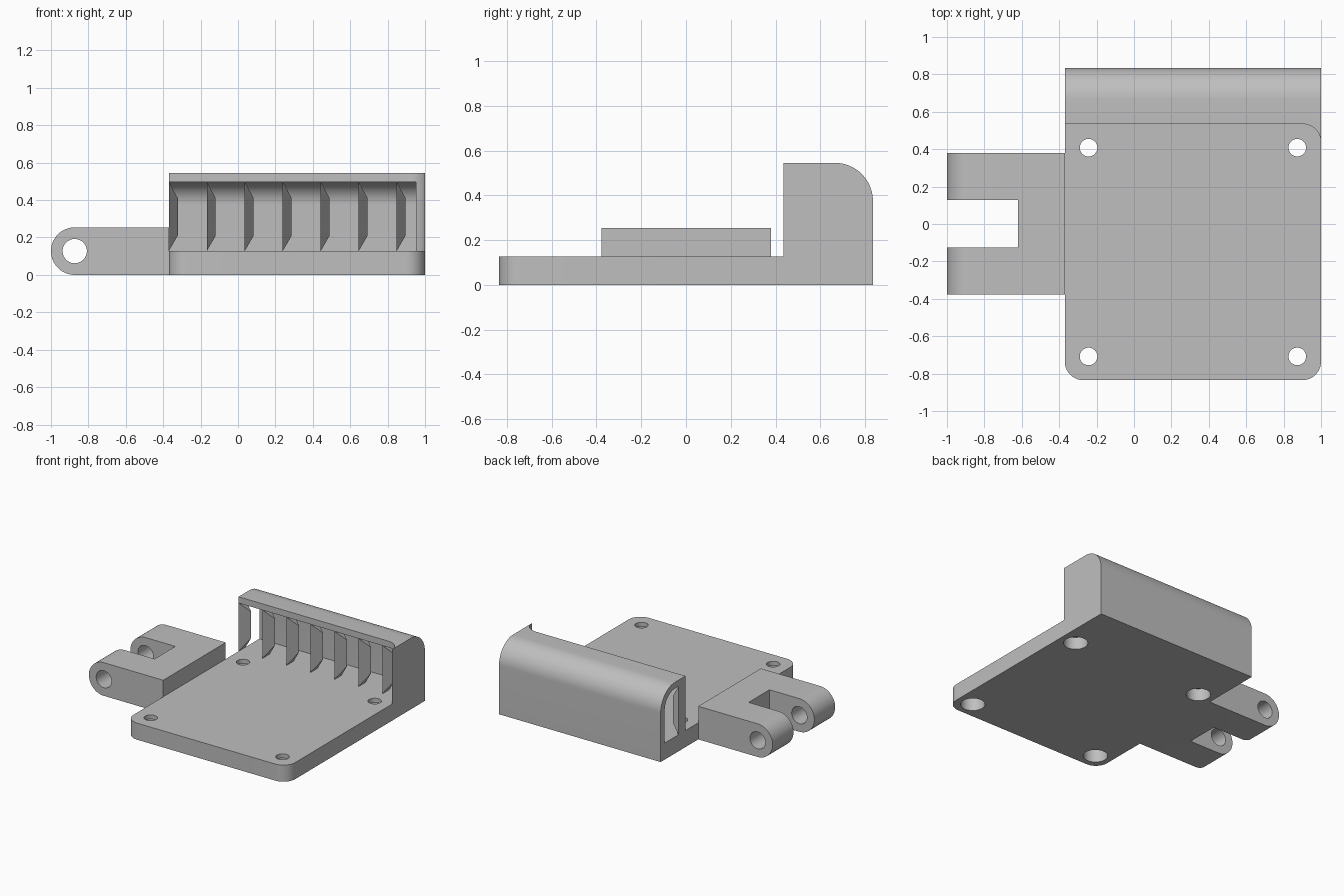
import bpy
import bmesh
from math import cos, sin, radians

cube = bpy.data.objects.get("Cube")
if cube:
    bpy.data.objects.remove(cube, do_unlink=True)

grey = bpy.data.materials.new("plain_grey")
grey.use_nodes = True
grey.diffuse_color = (0.52, 0.52, 0.52, 1)
grey.node_tree.nodes["Principled BSDF"].inputs["Base Color"].default_value = grey.diffuse_color

# Main dimensions
LEFT, RIGHT = -0.37, 1.0
FRONT, SEAM, BACK = -0.835, 0.535, 0.835
PLATE_TOP, TOP = 0.127, 0.545
WALL, CORNER = 0.048, 0.1


def arc(cx, cy, r, start, end, steps=16):
    angles = [radians(start + (end - start) * i / steps) for i in range(steps + 1)]
    return [(cx + r * cos(a), cy + r * sin(a)) for a in angles]


def circle(cx, cy, r):
    return arc(cx, cy, r, 0, 360, 40)[:-1]


def rect(x0, y0, x1, y1):
    return [(x0, y0), (x1, y0), (x1, y1), (x0, y1)]


def to_object(name, bm):
    bmesh.ops.recalc_face_normals(bm, faces=bm.faces)
    mesh = bpy.data.meshes.new(name)
    bm.to_mesh(mesh)
    bm.free()
    mesh.materials.append(grey)
    obj = bpy.data.objects.new(name, mesh)
    bpy.context.collection.objects.link(obj)
    return obj


def prism(name, outline, axis, low, high):
    """Extrude a 2D outline along x, y or z."""
    place = {"x": lambda p, d: (d, p[0], p[1]),
             "y": lambda p, d: (p[0], d, p[1]),
             "z": lambda p, d: (p[0], p[1], d)}[axis]
    bm = bmesh.new()
    ends = [[bm.verts.new(place(p, d)) for p in outline] for d in (low, high)]
    for ring in ends:
        bm.faces.new(ring)
    for i in range(len(outline)):
        j = (i + 1) % len(outline)
        bm.faces.new((ends[0][i], ends[0][j], ends[1][j], ends[1][i]))
    return to_object(name, bm)


def cut(obj, cutter):
    cutter.hide_render = True
    mod = obj.modifiers.new("cut", "BOOLEAN")
    mod.operation, mod.solver, mod.object = "DIFFERENCE", "EXACT", cutter
    bpy.context.view_layer.objects.active = obj
    bpy.ops.object.modifier_apply(modifier=mod.name)
    bpy.data.objects.remove(cutter, do_unlink=True)


# Base plate: three rounded corners, square where the housing joins
outline = (arc(LEFT + CORNER, FRONT + CORNER, CORNER, 180, 270)
           + arc(RIGHT - CORNER, FRONT + CORNER, CORNER, 270, 360)
           + arc(RIGHT - CORNER, SEAM - CORNER, CORNER, 0, 90)
           + [(LEFT, SEAM)])
plate = prism("base_plate", outline, "z", 0, PLATE_TOP)

# Screw holes, counterbored from below
for x in (-0.243, 0.873):
    for y in (-0.708, 0.408):
        cut(plate, prism("screw_hole", circle(x, y, 0.047), "z", -0.1, 0.3))
        cut(plate, prism("counterbore", circle(x, y, 0.085), "z", -0.1, 0.095))


# Rear housing: rounded hood, open at the front and the -x end
def hood(front, low, high, back, radius):
    return ([(front, low), (back, low)]
            + arc(back - radius, high - radius, radius, 0, 90) + [(front, high)])


housing = prism("rear_housing", hood(0.43, 0, TOP, BACK, 0.17), "x", LEFT, RIGHT)
hollow = arc(RIGHT - CORNER, SEAM - CORNER, CORNER, 90, 0)
hollow += [(1.01, 0.43), (1.01, 0.3), (-0.5, 0.3), (-0.5, SEAM)]
cut(housing, prism("front_cutter", hollow, "z", -0.1, 0.7))
cavity = hood(0.3, PLATE_TOP, TOP - WALL, BACK - WALL, 0.17 - WALL)
cut(housing, prism("cavity_cutter", cavity, "x", -0.5, RIGHT - WALL))

# Wedge ribs standing across the opening
for i in range(7):
    x = LEFT + 0.203 * i
    bm = bmesh.new()
    for y in (SEAM, 0.62):
        for z in (PLATE_TOP, TOP - WALL):
            bm.verts.new((x, y, z))
    for z in (0.21, 0.41):
        bm.verts.new((x + WALL, 0.62, z))
    bmesh.ops.convex_hull(bm, input=bm.verts)
    to_object(f"rib_{i + 1}", bm)

# Hinge fork with rounded ends, a slot and a pin hole
R = PLATE_TOP
side = arc(-1 + R, R, R, 90, 270, 32) + [(LEFT, 0), (LEFT, 2 * R)]
fork = prism("hinge_fork", side, "y", -0.377, 0.38)
cut(fork, prism("slot_cutter", rect(-1.2, -0.125, -0.62, 0.127), "z", -0.1, 0.4))
cut(fork, prism("pin_hole", circle(-1 + R, R, 0.065), "y", -0.6, 0.6))

# Smooth rounded areas, keep hard edges
for obj in (plate, housing, fork):
    bpy.ops.object.select_all(action="DESELECT")
    obj.select_set(True)
    bpy.context.view_layer.objects.active = obj
    bpy.ops.object.shade_smooth_by_angle(angle=radians(30))
